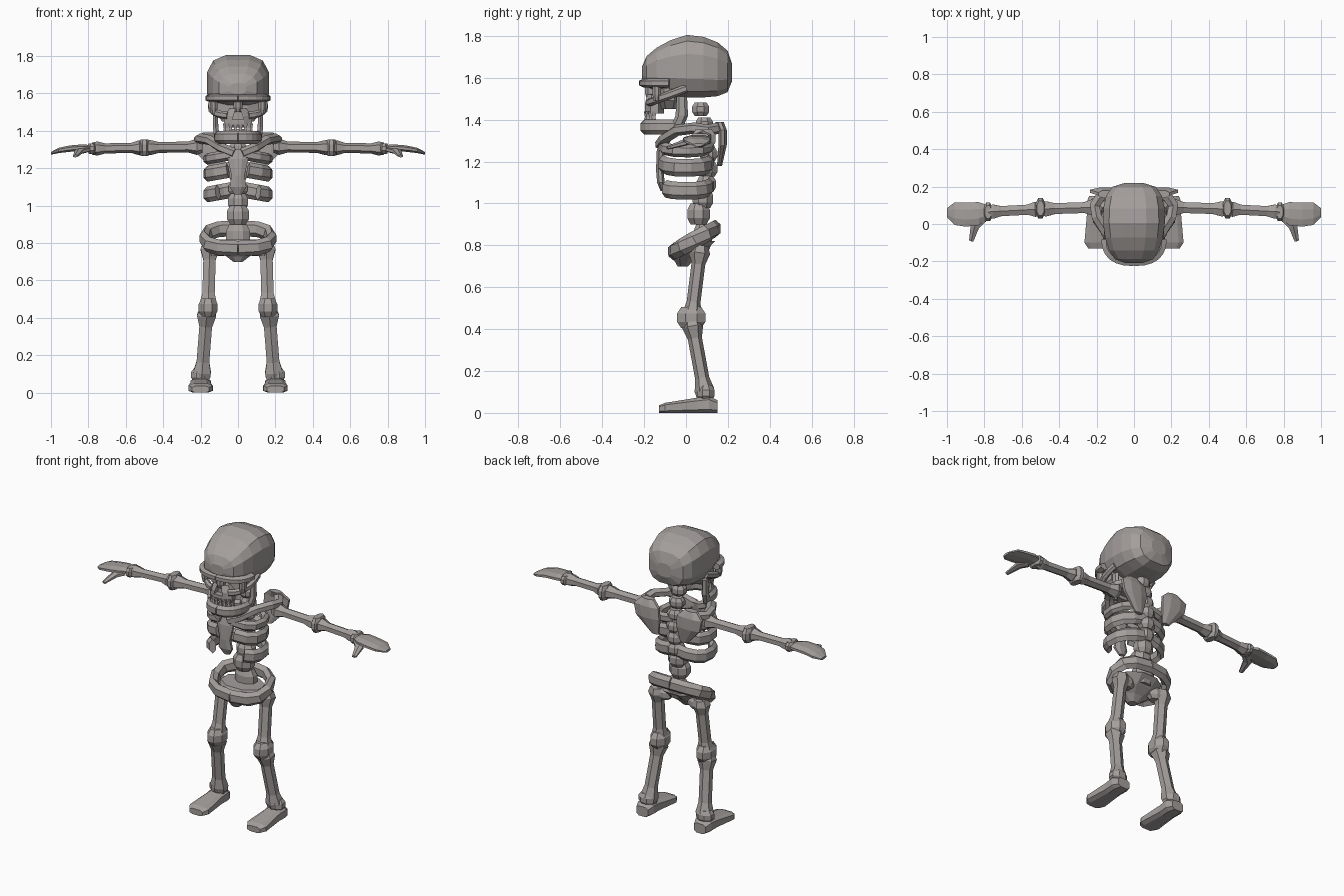
import bpy
import bmesh
from math import cos, sin, pi, copysign
from mathutils import Vector

default_cube = bpy.data.objects.get("Cube")
if default_cube:
    bpy.data.objects.remove(default_cube, do_unlink=True)

AXIS_X, AXIS_Y, AXIS_Z = Vector((1, 0, 0)), Vector((0, 1, 0)), Vector((0, 0, 1))

bone = bpy.data.materials.new("bone_grey")
bone.use_nodes = True
bone.diffuse_color = (.37, .345, .335, 1)
for node in bone.node_tree.nodes:
    if node.type == 'BSDF_PRINCIPLED':
        node.inputs["Base Color"].default_value = bone.diffuse_color


def finish(name, mesh_builder, mirror):
    """Turn a bmesh into a flat shaded object, mirrored across x if paired."""
    bmesh.ops.recalc_face_normals(mesh_builder, faces=mesh_builder.faces)
    mesh = bpy.data.meshes.new(name)
    mesh_builder.to_mesh(mesh)
    mesh_builder.free()
    mesh.materials.append(bone)
    part = bpy.data.objects.new(name, mesh)
    bpy.context.scene.collection.objects.link(part)
    if mirror:
        modifier = part.modifiers.new("Mirror", 'MIRROR')
        modifier.use_mirror_merge = False
    return part


def signed_power(value, power):
    return copysign(abs(value) ** power, value)


def section(sides, power):
    """Unit cross-section: a rounded polygon whose extents are exactly one."""
    angles = [(corner + .5) * 2 * pi / sides for corner in range(sides)]
    across = [signed_power(cos(angle), power) for angle in angles]
    upward = [signed_power(sin(angle), power) for angle in angles]
    return [(u / max(across), v / max(upward)) for u, v in zip(across, upward)]


def loft(name, stations, ref=AXIS_Z, along=None, sides=6, power=1, mirror=True):
    """Skin a row of stations (x, y, z, half width, half height towards ref)."""
    builder = bmesh.new()
    centres = [Vector(station[:3]) for station in stations]
    rings = []
    for index, (*_, width, height) in enumerate(stations):
        before = centres[max(index - 1, 0)]
        after = centres[min(index + 1, len(centres) - 1)]
        tangent = along or after - before
        side = tangent.cross(ref).normalized()
        up = side.cross(tangent).normalized()
        rings.append([builder.verts.new(centres[index] + side * u * width + up * v * height)
                      for u, v in section(sides, power)])
    for ring, following in zip(rings, rings[1:]):
        for corner in range(sides):
            builder.faces.new((ring[corner], ring[corner - 1],
                               following[corner - 1], following[corner]))
    builder.faces.new(rings[0])
    builder.faces.new(rings[-1])
    return finish(name, builder, mirror)


def upright(name, stations, **options):
    """Loft stacked level sections, measured across x and y."""
    return loft(name, stations, ref=AXIS_Y, along=AXIS_Z, **options)


def knob(name, x, y, z, width, depth, height, mirror=True):
    """Chamfered barrel used for joints and vertebrae."""
    profile = [(-1, .7), (-.4, 1), (.4, 1), (1, .7)]
    return upright(name, [(x, y, z + height * level, width * scale, depth * scale)
                          for level, scale in profile], sides=8, mirror=mirror)


def long_bone(name, start, end, radius, ref):
    """Straight shaft with flared ends."""
    start, end = Vector(start), Vector(end)
    profile = [(0, 1.1), (.1, 1.5), (.25, 1), (.75, 1), (.9, 1.4), (1, 1.2)]
    loft(name, [(*start.lerp(end, place), radius * scale, radius * scale)
                for place, scale in profile], ref=ref)


def arc(name, y, z, reach, depth, thick, tall, start=0, stop=pi, rise=0, dip=0):
    """Curved paired bone, swept from the back (0) round the side to the front (pi)."""
    steps = 6
    stations = []
    for step in range(steps + 1):
        angle = start + (stop - start) * step / steps
        outward, backward = [signed_power(value, .8) for value in (sin(angle), cos(angle))]
        stations.append((reach * outward, y + depth * backward,
                         z + rise * backward - dip * outward, thick, tall))
    loft(name, stations)


# Cranium: rounded sections from forehead to back, shallower and narrower at the brow
cranium = []
for step in range(9):
    angle = (step / 8 - .5) * pi * .95
    place, size = sin(angle), cos(angle) ** .5
    cranium.append((0, .005 + .215 * place, 1.655 - .03 * place ** 2,
                    .165 * size * (1 + .08 * place), .15 * size * (1 + .3 * min(place, 0))))
loft("cranium", cranium, along=AXIS_Y, sides=12, power=.7, mirror=False)

# Face: brow, cheeks, nose bridge and upper jaw around deep sockets
arc("brow_ridge", -.08, 1.575, .15, .12, .025, .022, start=pi / 2)
arc("cheekbone", -.05, 1.53, .145, .13, .015, .02, start=pi * .4, stop=pi * .9, rise=.05)
knob("cheek_post", .13, -.14, 1.54, .02, .02, .05)
knob("socket_back", 0, -.08, 1.52, .12, .06, .07, mirror=False)
knob("nose_bridge", 0, -.17, 1.54, .025, .025, .04, mirror=False)
upper_jaw = upright("upper_jaw", [
    (0, -.15, 1.43, .075, .045), (0, -.15, 1.48, .075, .045), (0, -.15, 1.52, .045, .035)],
    sides=8, mirror=False)
nose_cutter = upright("nose_cutter", [
    (0, -.2, 1.46, .03, .04), (0, -.2, 1.53, .01, .04)], sides=4, mirror=False)
nose_cutter.hide_render = True
nose_cutter.hide_viewport = True
nose_hole = upper_jaw.modifiers.new("Nose hole", 'BOOLEAN')
nose_hole.object = nose_cutter
nose_hole.operation = 'DIFFERENCE'

# Lower jaw with its rising hinge
arc("lower_jaw", -.04, 1.365, .11, .16, .018, .035, start=pi / 2)
upright("jaw_hinge", [(.11, -.05, 1.35, .015, .03), (.12, -.02, 1.42, .015, .03),
                      (.12, -.02, 1.51, .012, .025)])

# Teeth taper towards the bite line
for index in range(4):
    angle = index * .4 + .2
    x, y = .07 * sin(angle), -.145 - .045 * cos(angle)
    for row, root, tip in (("upper", 1.44, 1.41), ("lower", 1.38, 1.42)):
        upright(f"{row}_tooth_{index}", [(x, y, root, .012, .012), (x, y, tip, .006, .006)], sides=4)

# Spine: bows backwards behind the ribs and thickens towards the waist
vertebrae = 8
for index in range(vertebrae):
    place = index / (vertebrae - 1)
    swell = place ** 3
    radius = .045 + .015 * swell
    knob(f"vertebra_{index}", 0, .07 + .04 * sin(pi * place) - .01 * swell, 1.45 - place / 2,
         radius, radius * .9, .032 + .018 * swell, mirror=False)

# Rib cage: paired ribs dipping at the side, the lowest open at the front
for label, height, tall, stop in (("upper", 1.28, .03, .95), ("middle", 1.2, .042, .92),
                                  ("lower", 1.09, .042, .8)):
    arc(f"{label}_rib", 0, height, .165, .115, .02, tall, stop=pi * stop, dip=.03)
upright("breastbone", [
    (0, -.11, 1.06, .02, .012), (0, -.12, 1.1, .045, .018), (0, -.125, 1.16, .035, .018),
    (0, -.12, 1.25, .055, .02), (0, -.11, 1.3, .05, .018)], sides=8, mirror=False)

# Shoulder girdle
thickness = .027
loft("collarbone", [(*point, thickness, thickness) for point in (
    (.02, -.12, 1.28), (.09, -.1, 1.31), (.15, -.04, 1.35),
    (.2, .04, 1.36), (.21, .1, 1.35), (.17, .16, 1.36))])
upright("shoulder_blade", [
    (.1, .16, 1.18, .025, .012), (.14, .175, 1.28, .08, .02),
    (.15, .175, 1.35, .085, .02), (.15, .16, 1.39, .04, .02)], sides=8)

# Arms
long_bone("upper_arm", (.19, .09, 1.315), (.5, .08, 1.31), .029, AXIS_Z)
knob("elbow", .5, .085, 1.31, .028, .055, .045)
long_bone("forearm", (.5, .08, 1.31), (.78, .065, 1.305), .027, AXIS_Z)
knob("wrist", .78, .065, 1.305, .025, .05, .028)
loft("hand", [
    (.78, .065, 1.305, .035, .018), (.83, .055, 1.31, .062, .018), (.9, .05, 1.305, .064, .017),
    (.96, .055, 1.295, .06, .014), (1, .06, 1.28, .025, .007)], along=AXIS_X, sides=8)
loft("thumb", [(.81, .03, 1.3, .025, .016), (.85, -.01, 1.29, .024, .016),
               (.87, -.09, 1.265, .012, .008)])

# Pelvis: tilted ring of flaring wings over a closed bowl
arc("hip_wing", .04, .825, .18, .1, .025, .042, rise=.055)
upright("pelvic_bowl", [
    (0, -.015, .7, .025, .025), (0, -.01, .735, .07, .05), (0, .01, .77, .12, .075),
    (0, .05, .82, .13, .09)], sides=8, mirror=False)
knob("tailbone", 0, .08, .84, .065, .045, .06, mirror=False)

# Legs
knob("hip_joint", .12, .055, .765, .06, .04, .035)
long_bone("thigh", (.15, .07, .8), (.16, .025, .44), .033, AXIS_Y)
knob("knee", .16, .025, .455, .05, .068, .05)
long_bone("shin", (.165, .025, .45), (.195, .095, .07), .034, AXIS_Y)
knob("ankle", .2, .095, .095, .052, .042, .035)

# Feet: low wedges, widest at the toes
loft("foot", [(.2, y, tall, wide, tall) for y, wide, tall in (
    (.15, .04, .03), (.11, .055, .04), (.05, .052, .036), (-.1, .065, .024), (-.13, .045, .018))],
    along=AXIS_Y, sides=8, power=.6)
